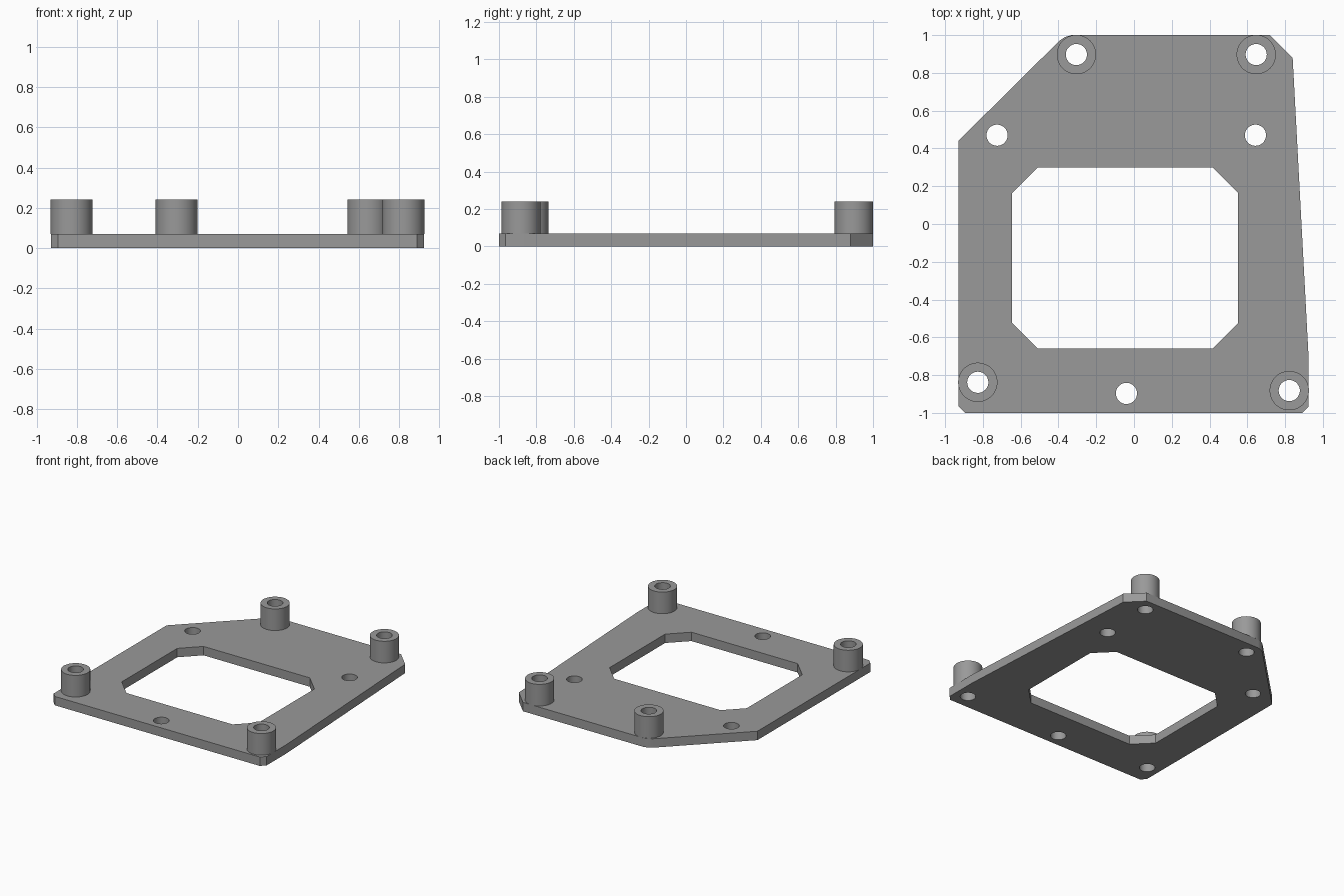
import bpy
import bmesh
import math

if "Cube" in bpy.data.objects:
    bpy.data.objects.remove(bpy.data.objects["Cube"])

PLATE_TOP = 0.07
POST_TOP = 0.24
POST_R = 0.104
HOLE_R = 0.056

grey = bpy.data.materials.new("machined_grey")
grey.diffuse_color = (0.32, 0.32, 0.32, 1)
grey.use_nodes = True
grey.node_tree.nodes["Principled BSDF"].inputs["Base Color"].default_value = grey.diffuse_color


def circle(cx, cy, r, n=48):
    return [(cx + r * math.cos(2 * math.pi * i / n),
             cy + r * math.sin(2 * math.pi * i / n)) for i in range(n)]


def extruded(name, loops, z0, z1):
    """Fill an outer loop minus its inner loops, then extrude it upward."""
    bm = bmesh.new()
    edges = []
    for loop in loops:
        vs = [bm.verts.new((x, y, z0)) for x, y in loop]
        edges += [bm.edges.new((vs[i - 1], vs[i])) for i in range(len(vs))]
    bmesh.ops.triangle_fill(bm, use_beauty=True, edges=edges, normal=(0, 0, 1))
    ext = bmesh.ops.extrude_face_region(bm, geom=bm.faces[:])
    top = [g for g in ext["geom"] if isinstance(g, bmesh.types.BMVert)]
    bmesh.ops.translate(bm, verts=top, vec=(0, 0, z1 - z0))
    bmesh.ops.recalc_face_normals(bm, faces=bm.faces[:])
    mesh = bpy.data.meshes.new(name)
    bm.to_mesh(mesh)
    bm.free()
    mesh.materials.append(grey)
    ob = bpy.data.objects.new(name, mesh)
    bpy.context.collection.objects.link(ob)
    bpy.ops.object.select_all(action='DESELECT')
    ob.select_set(True)
    bpy.context.view_layer.objects.active = ob
    bpy.ops.object.shade_smooth_by_angle(angle=math.radians(25))
    return ob


# Plate outline and chamfered central window
outline = [(-0.895, -1), (0.89, -1), (0.925, -0.965), (0.925, -0.72),
           (0.84, 0.88), (0.72, 1), (-0.33, 1), (-0.365, 0.99),
           (-0.395, 0.97), (-0.93, 0.44), (-0.93, -0.965)]
window = [(-0.51, -0.66), (0.415, -0.66), (0.55, -0.525), (0.55, 0.165),
          (0.415, 0.30), (-0.51, 0.30), (-0.645, 0.165), (-0.645, -0.525)]

# Standoff positions and plain screw holes
posts = {"front_left": (-0.827, -0.838), "front_right": (0.822, -0.882),
         "back_left": (-0.305, 0.897), "back_right": (0.647, 0.897)}
screws = [(-0.725, 0.47), (0.643, 0.47), (-0.04, -0.897)]

holes = [circle(x, y, HOLE_R) for x, y in list(posts.values()) + screws]
extruded("base_plate", [outline, window] + holes, 0, PLATE_TOP)

# Hollow standoffs on the plate
for side, (x, y) in posts.items():
    extruded(side + "_standoff",
             [circle(x, y, POST_R), circle(x, y, HOLE_R)], PLATE_TOP, POST_TOP)
